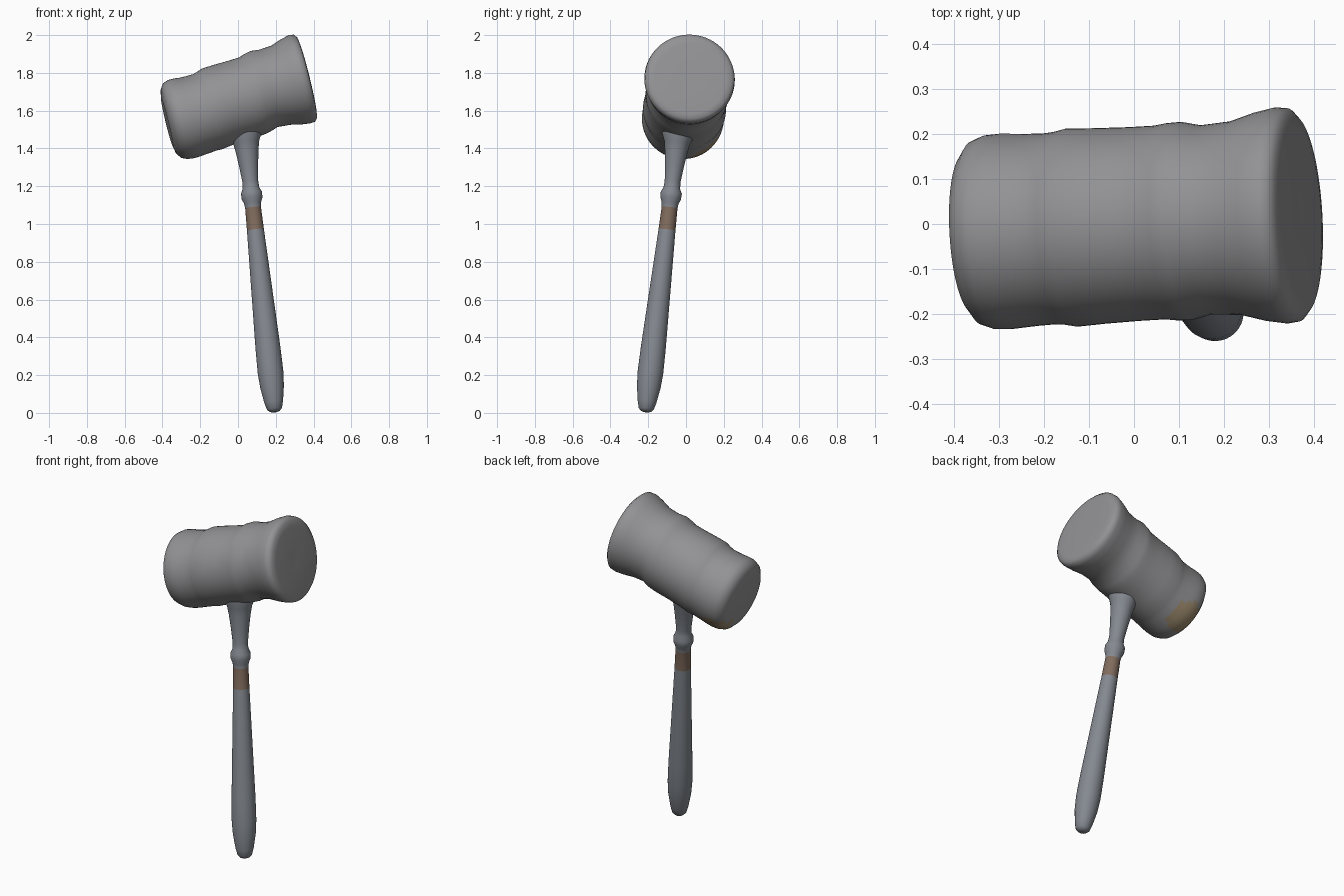
import bpy, bmesh, math
from mathutils import Vector

if "Cube" in bpy.data.objects:
    bpy.data.objects.remove(bpy.data.objects["Cube"])


def material(name, rgb):
    m = bpy.data.materials.new(name)
    m.diffuse_color = (*rgb, 1)
    m.use_nodes = True
    m.node_tree.nodes["Principled BSDF"].inputs["Base Color"].default_value = m.diffuse_color
    return m


def lathe(name, rows, origin, axis, up, segs, shear=0.0):
    """Loft rings of (distance, radius, offset along up); closed at both ends."""
    axis = Vector(axis).normalized()
    up = Vector(up)
    up = (up - axis * up.dot(axis)).normalized()
    side = axis.cross(up)
    bm = bmesh.new()
    rings = []
    for t, r, off in rows:
        ring = []
        for i in range(segs):
            a = math.tau * i / segs
            v = r * math.cos(a) + off
            ring.append(bm.verts.new(Vector(origin) + axis * (t + shear * v)
                                     + up * v + side * r * math.sin(a)))
        rings.append(ring)
    for a, b in zip(rings, rings[1:]):
        for i in range(segs):
            j = (i + 1) % segs
            bm.faces.new((a[i], a[j], b[j], b[i]))
    bm.faces.new(rings[0])
    bm.faces.new(rings[-1])
    bmesh.ops.recalc_face_normals(bm, faces=bm.faces)
    me = bpy.data.meshes.new(name)
    bm.to_mesh(me)
    bm.free()
    ob = bpy.data.objects.new(name, me)
    bpy.context.collection.objects.link(ob)
    bpy.ops.object.select_all(action='DESELECT')
    ob.select_set(True)
    bpy.context.view_layer.objects.active = ob
    bpy.ops.object.shade_smooth_by_angle(angle=math.radians(50))
    return ob


grey = material("worn_grey", (0.29, 0.29, 0.30))
slate = material("slate_grey", (0.23, 0.25, 0.28))
brown = material("brown_band", (0.22, 0.15, 0.11))
ochre = material("ochre_patch", (0.33, 0.25, 0.15))

# Head: worn barrel with a soft step on the left and a flared right face
head_rows = [
    (-.392, .03, 0), (-.394, .13, 0), (-.385, .175, 0), (-.365, .203, 0),
    (-.335, .215, -.003), (-.30, .217, -.007), (-.27, .215, -.01), (-.235, .213, -.01),
    (-.20, .212, -.01), (-.175, .214, -.006), (-.145, .22, -.003), (-.08, .217, 0),
    (0, .215, 0), (.06, .215, 0), (.09, .219, .005), (.125, .22, .01),
    (.17, .210, .013), (.24, .215, .009), (.30, .232, .01), (.345, .240, .01),
    (.370, .237, .008), (.384, .22, .005), (.388, .19, 0), (.384, .03, 0)]
head = lathe("head", head_rows, (0, 0, 1.655), (.954, .055, .295), (0, 0, 1), 64, shear=.06)
head.data.materials.append(grey)
head.data.materials.append(ochre)
for f in head.data.polygons:
    if (f.center - Vector((-.27, .12, 1.39))).length < .1:
        f.material_index = 1

# Handle: tapered grip, raised collar and neck flaring into the head
handle_rows = [
    (.004, .012, 0), (.008, .027, 0), (.022, .040, 0), (.06, .050, 0), (.14, .063, 0),
    (.22, .068, 0), (.35, .066, 0), (.5, .061, 0), (.65, .056, 0), (.8, .051, 0),
    (.98, .045, 0), (1.10, .042, 0), (1.125, .045, 0), (1.15, .055, 0), (1.18, .056, 0),
    (1.205, .044, 0), (1.24, .042, 0), (1.32, .050, 0), (1.40, .060, 0), (1.45, .069, 0),
    (1.49, .085, 0), (1.56, .09, 0)]
handle = lathe("handle", handle_rows, (.195, -.213, 0), (-.106, .116, 1), (1, 0, 0), 32)
for m in (slate, brown):
    handle.data.materials.append(m)
for f in handle.data.polygons:
    if .97 < f.center.z < 1.09:
        f.material_index = 1
